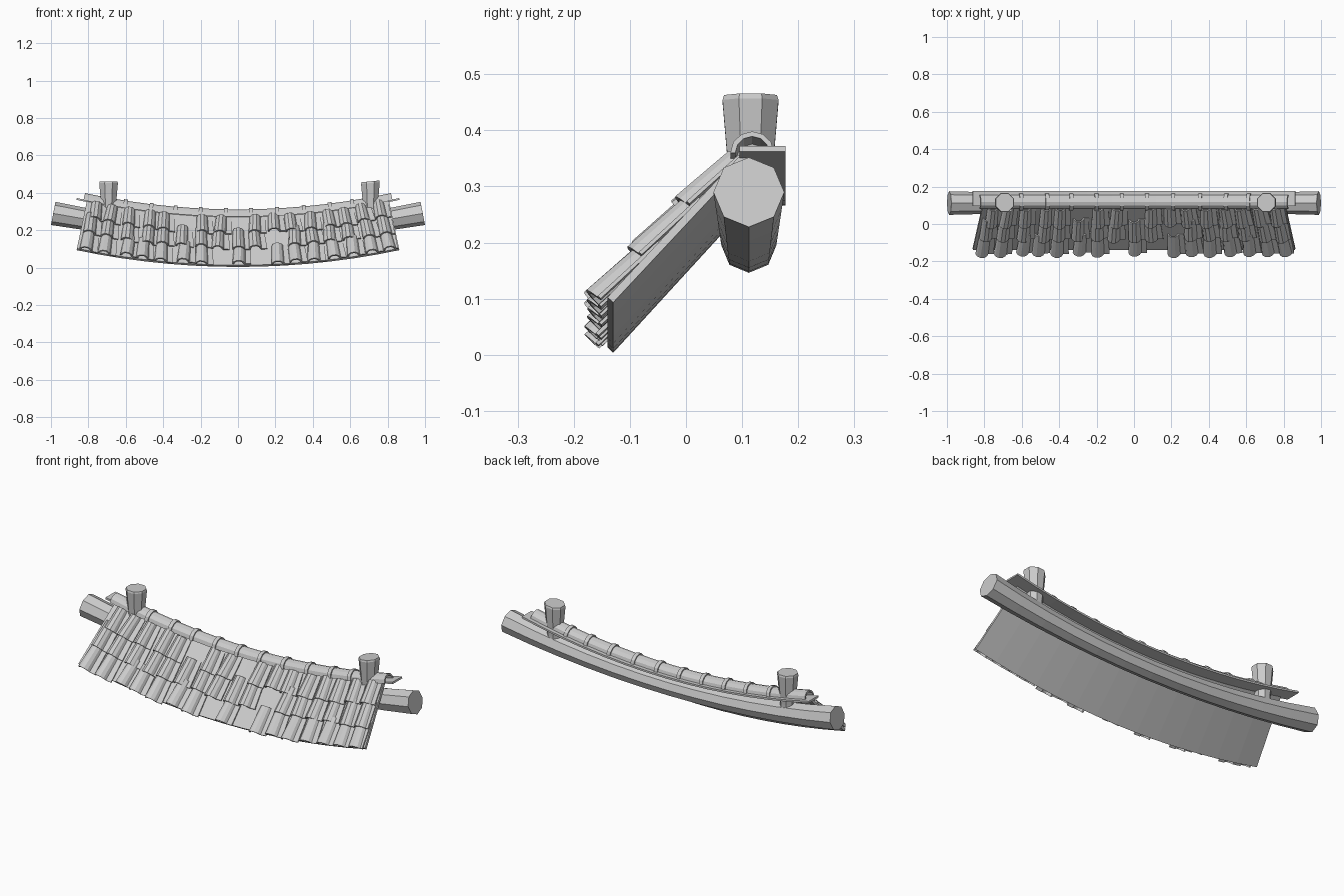
import bpy, math, random
from mathutils import Vector

if "Cube" in bpy.data.objects:
    bpy.data.objects.remove(bpy.data.objects["Cube"])

random.seed(4)
R = 4.2                                   # radius of the roof's sag
U = Vector((0, 0.676, 0.738))             # up the slope
N = Vector((0, -0.738, 0.676))            # out of the slope
P0 = Vector((0, -0.14, 0.013))            # lower outer edge of the slope


def bend(p):
    a = p[0] / R
    return ((R - p[2]) * math.sin(a), p[1], R - (R - p[2]) * math.cos(a))


def loft(rings, verts, faces):
    """Join equal closed rings of points into a capped solid."""
    b, k = len(verts), len(rings[0])
    for r in rings:
        verts.extend(tuple(p) for p in r)
    for i in range(len(rings) - 1):
        for j in range(k):
            j2 = (j + 1) % k
            faces.append((b + i * k + j, b + i * k + j2,
                          b + (i + 1) * k + j2, b + (i + 1) * k + j))
    # caps as quads for strip-like sections, one polygon otherwise
    for o, flip in ((b, True), (b + (len(rings) - 1) * k, False)):
        f = list(range(o, o + k))
        faces.append(tuple(f[::-1] if flip else f))


def make(name, verts, faces):
    me = bpy.data.meshes.new(name)
    me.from_pydata(verts, [], faces)
    ob = bpy.data.objects.new(name, me)
    bpy.context.collection.objects.link(ob)
    bpy.context.view_layer.objects.active = ob
    bpy.ops.object.mode_set(mode='EDIT')
    bpy.ops.mesh.select_all(action='SELECT')
    bpy.ops.mesh.normals_make_consistent(inside=False)
    bpy.ops.object.mode_set(mode='OBJECT')
    return ob


def sweep(profile, half, n, verts, faces, x0=None):
    """Sweep a (y, z) profile along x and bend it with the roof."""
    a, b = (-half, half) if x0 is None else (x0, half)
    loft([[bend((a + (b - a) * i / n, y, z)) for y, z in profile]
          for i in range(n + 1)], verts, faces)


def arch(cy, cz, r, t, n=6):
    ang = [math.pi * i / n for i in range(n + 1)]
    return ([(cy + r * math.cos(a), cz + r * math.sin(a)) for a in ang] +
            [(cy + (r - t) * math.cos(a), cz + (r - t) * math.sin(a)) for a in ang[::-1]])


# sloping roof board
v, f = [], []
corners = [P0, P0 + U * 0.355, P0 + U * 0.355 - N * 0.014, P0 - N * 0.014]
sweep([(c.y, c.z) for c in corners], 0.87, 14, v, f)
make("roof_board", v, f)

# flat strip behind the ridge
v, f = [], []
sweep([(0.095, 0.276), (0.177, 0.276), (0.177, 0.266), (0.095, 0.266)], 0.93, 14, v, f)
make("ridge_board", v, f)

# ridge cover with raised collars
v, f = [], []
sweep(arch(0.118, 0.272, 0.039, 0.009), 0.89, 14, v, f)
make("ridge_cover", v, f)
v, f = [], []
for x in (-0.65, -0.50, -0.36, -0.215, -0.07, 0.075, 0.225, 0.38, 0.53, 0.66):
    sweep(arch(0.118, 0.272, 0.046, 0.012), x + 0.011, 1, v, f, x - 0.011)
make("ridge_collars", v, f)

# tile rows: each tile is a barrel with a flat wing beside it
outer = [(-0.034, 0.0), (-0.027, 0.018), (-0.011, 0.029), (0.011, 0.029),
         (0.027, 0.018), (0.036, 0.003), (0.066, 0.002)]
inner = [(0.066, -0.005), (0.031, -0.005), (0.020, 0.013), (0.008, 0.021),
         (-0.008, 0.021), (-0.020, 0.013), (-0.026, 0.0)]
section = outer + inner
missing = {(0, 7), (0, 9), (1, 10), (2, 5), (2, 8)}
for row in range(3):
    v, f = [], []
    for col in range(17):
        if (row, col) in missing:
            continue
        x = (col - 8) * 0.102 + random.uniform(-0.012, 0.012)
        s = -0.008 + row * 0.113 + random.uniform(-0.008, 0.008)
        yaw = random.uniform(-0.05, 0.05)
        rings = []
        for t, lift, w in ((0, 0.013, 1.0), (0.145 if row < 2 else 0.125, 0.002, 0.88)):
            ring = []
            for px, pn in section:
                p = P0 + U * (s + t) + N * (pn * w + lift)
                px = max(-0.875, min(0.865, x + px * w + yaw * t))
                ring.append(bend((px, p.y, p.z)))
            rings.append(ring)
        loft(rings, v, f)
    make(f"tile_row_{row + 1}", v, f)

# sagging eight-sided beam, thicker at the ends
v, f, rings = [], [], []
for i in range(13):
    x = -0.988 + 1.976 * i / 12
    r = 0.049 + 0.0145 * x * x
    tilt = math.atan(0.194 * x)
    ring = []
    for k in range(8):
        a = k * math.pi / 4
        h = r * math.cos(a)
        ring.append((x - h * math.sin(tilt), 0.112 + r * math.sin(a),
                     0.195 + 0.097 * x * x + h * math.cos(tilt)))
    rings.append(ring)
loft(rings, v, f)
make("beam", v, f)

# tapered posts standing on the beam
for side, x, lean in (("left", -0.692, 0.0), ("right", 0.708, -0.1)):
    v, f, rings = [], [], []
    for z, r in ((0.21, 0.036), (0.30, 0.040), (0.452, 0.054), (0.461, 0.051)):
        rings.append([(x + r * math.cos(a), 0.115 + r * math.sin(a),
                       z - lean * r * math.cos(a))
                      for a in ((k + 0.5) * math.pi / 4 for k in range(8))])
    loft(rings, v, f)
    make(f"post_{side}", v, f)
